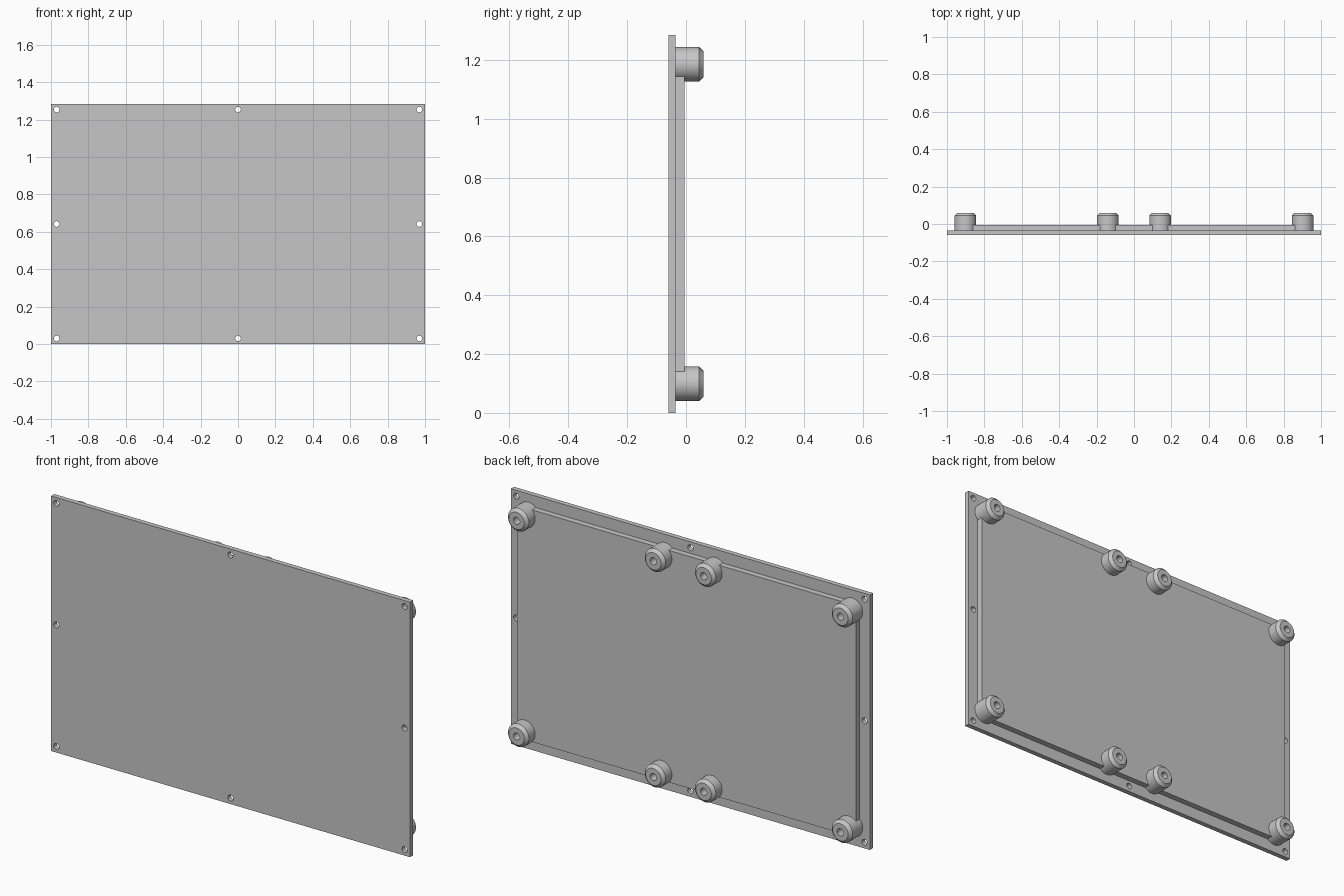
import bpy, bmesh, math
from mathutils import Matrix

cube = bpy.data.objects.get("Cube")
if cube:
    bpy.data.objects.remove(cube, do_unlink=True)

WIDTH, HEIGHT = 2.0, 1.284
MID = HEIGHT / 2
FRONT, PLATE_BACK, PANEL_BACK, BOSS_BACK = -0.06, -0.035, -0.005, 0.06
BOSS_R, BORE_R, SCREW_R = 0.058, 0.018, 0.015
BORE_FLOOR = -0.03
BOSS_ROWS = (MID - 0.543, MID + 0.543)

grey = bpy.data.materials.new("light grey")
grey.use_nodes = True
colour = (0.565, 0.565, 0.565, 1)
grey.diffuse_color = colour
grey.node_tree.nodes["Principled BSDF"].inputs["Base Color"].default_value = colour


def finish(name, bm):
    """Turn a bmesh into a named grey object."""
    bmesh.ops.recalc_face_normals(bm, faces=bm.faces)
    mesh = bpy.data.meshes.new(name)
    bm.to_mesh(mesh)
    bm.free()
    mesh.materials.append(grey)
    obj = bpy.data.objects.new(name, mesh)
    bpy.context.collection.objects.link(obj)
    return obj


def slab(name, width, height, y0, y1):
    bm = bmesh.new()
    size = Matrix.Diagonal((width, y1 - y0, height, 1))
    bmesh.ops.create_cube(bm, size=1, matrix=Matrix.Translation((0, (y0 + y1) / 2, MID)) @ size)
    return finish(name, bm)


def drill(target, centres, radius, y0, y1):
    """Cut round holes along y at each (x, z) centre."""
    bm = bmesh.new()
    turn = Matrix.Rotation(math.pi / 2, 4, "X")
    for x, z in centres:
        bmesh.ops.create_cone(bm, cap_ends=True, segments=32, radius1=radius, radius2=radius,
                              depth=y1 - y0, matrix=Matrix.Translation((x, (y0 + y1) / 2, z)) @ turn)
    cutter = finish(target.name + "_cutter", bm)
    cutter.hide_render = True
    cutter.hide_set(True)
    cutter.display_type = "WIRE"
    mod = target.modifiers.new("holes", "BOOLEAN")
    mod.operation = "DIFFERENCE"
    mod.solver = "EXACT"
    mod.object = cutter


def boss(name, x, z):
    """Spin a chamfered post with a blind bore around the y axis."""
    profile = [(0, BORE_FLOOR), (BORE_R, BORE_FLOOR), (BORE_R, BOSS_BACK),
               (BOSS_R - 0.015, BOSS_BACK), (BOSS_R, BOSS_BACK - 0.015), (BOSS_R, PLATE_BACK)]
    bm = bmesh.new()
    verts = [bm.verts.new((x + r, y, z)) for r, y in profile]
    edges = [bm.edges.new(pair) for pair in zip(verts, verts[1:])]
    bmesh.ops.spin(bm, geom=verts + edges, cent=(x, 0, z), axis=(0, 1, 0),
                   angle=math.tau, steps=48)
    bmesh.ops.remove_doubles(bm, verts=bm.verts, dist=1e-5)
    # close the seat against the plate
    bmesh.ops.holes_fill(bm, edges=[e for e in bm.edges if e.is_boundary], sides=0)
    obj = finish(name, bm)
    bpy.ops.object.select_all(action="DESELECT")
    obj.select_set(True)
    bpy.context.view_layer.objects.active = obj
    bpy.ops.object.shade_smooth_by_angle(angle=math.radians(30))


# Cover plate with screw holes around its rim
plate = slab("cover_plate", WIDTH, HEIGHT, FRONT, PLATE_BACK)
rim = [(i * 0.97, MID + j * (MID - 0.03)) for i in (-1, 0, 1) for j in (-1, 0, 1) if i or j]
drill(plate, rim, SCREW_R, FRONT - 0.02, PLATE_BACK + 0.02)

# Raised panel on the back, its corners lying on the corner bosses
panel = slab("raised_panel", 1.886, 1.168, PLATE_BACK, PANEL_BACK)
posts = [(x, z) for x in (-0.902, -0.14, 0.14, 0.902) for z in BOSS_ROWS]
drill(panel, posts, BORE_R + 0.01, BORE_FLOOR - 0.002, PANEL_BACK + 0.02)

# Mounting bosses
for n, (x, z) in enumerate(posts, 1):
    boss(f"mounting_boss_{n}", x, z)
